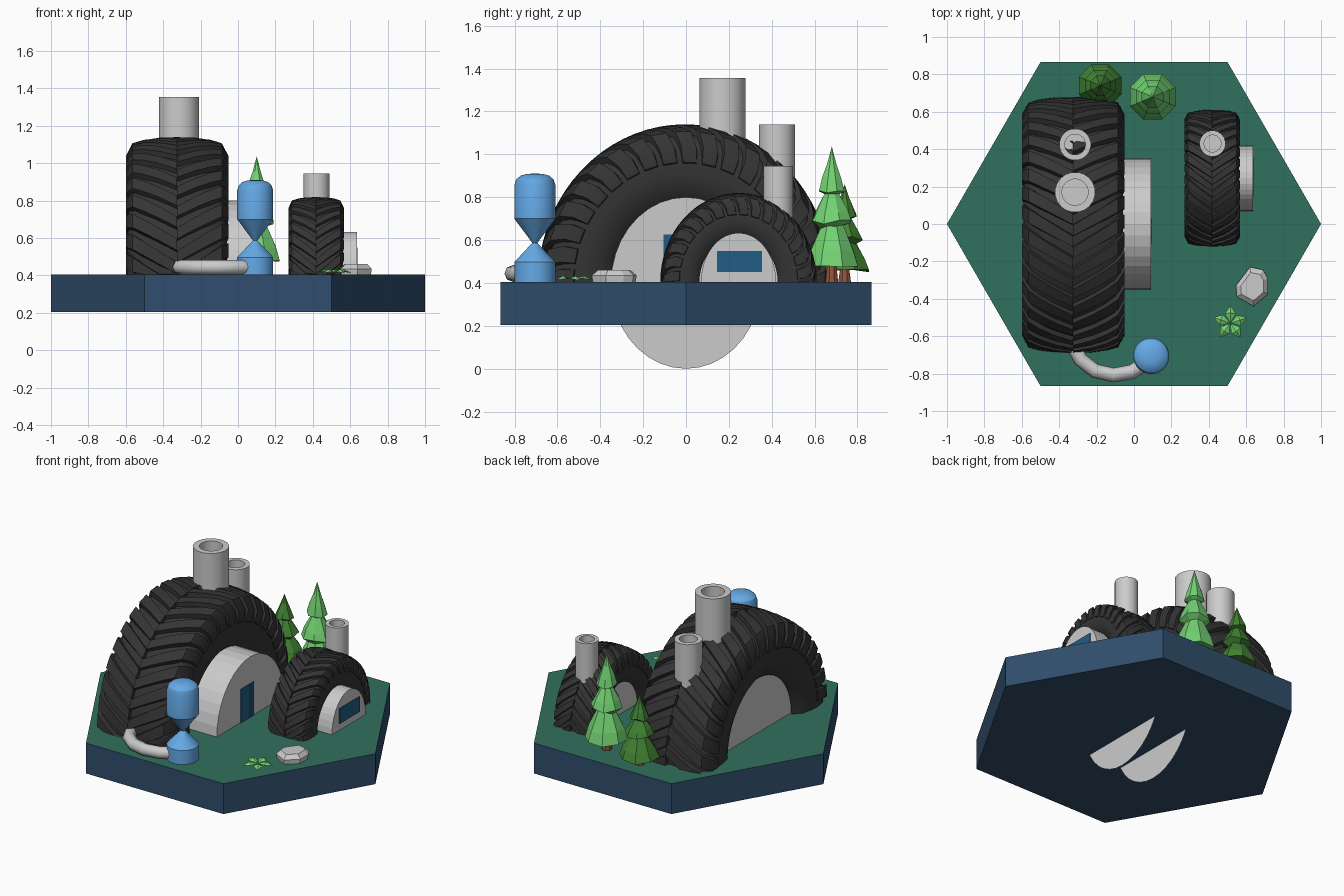
import bpy, bmesh, random
from math import sin, cos, pi

if "Cube" in bpy.data.objects:
    bpy.data.objects.remove(bpy.data.objects["Cube"])

random.seed(3)
GROUND = 0.405


def mat(name, r, g, b):
    m = bpy.data.materials.new(name)
    m.diffuse_color = (r, g, b, 1)
    m.use_nodes = True
    m.node_tree.nodes["Principled BSDF"].inputs["Base Color"].default_value = m.diffuse_color
    return m


NAVY = mat("navy", 0.03, 0.075, 0.15)
GRASS = mat("grass", 0.03, 0.16, 0.11)
RUBBER = mat("rubber", 0.035, 0.035, 0.035)
BLUE = mat("tank_blue", 0.13, 0.4, 0.8)
GLASS = mat("dark_blue", 0.015, 0.11, 0.23)
LIGHT = mat("light_green", 0.17, 0.65, 0.17)
DARK = mat("dark_green", 0.055, 0.23, 0.035)
WOOD = mat("wood", 0.28, 0.09, 0.04)


def shade(ob, angle):
    bpy.ops.object.select_all(action='DESELECT')
    ob.select_set(True)
    bpy.context.view_layer.objects.active = ob
    bpy.ops.object.shade_smooth_by_angle(angle=angle)


def make(name, verts, faces, m=None, smooth=None):
    me = bpy.data.meshes.new(name)
    me.from_pydata(verts, [], faces)
    bm = bmesh.new()
    bm.from_mesh(me)
    bmesh.ops.remove_doubles(bm, verts=bm.verts, dist=1e-5)
    bmesh.ops.recalc_face_normals(bm, faces=bm.faces)
    bm.to_mesh(me)
    bm.free()
    ob = bpy.data.objects.new(name, me)
    bpy.context.collection.objects.link(ob)
    if m:
        me.materials.append(m)
    if smooth:
        shade(ob, smooth)
    return ob


def grid_faces(rows, cols, wrap=False):
    """Quads joining consecutive rows of points."""
    n = cols if wrap else cols - 1
    return [(i * cols + j, i * cols + (j + 1) % cols,
             (i + 1) * cols + (j + 1) % cols, (i + 1) * cols + j)
            for i in range(rows - 1) for j in range(n)]


def lathe(name, profile, n, x, y, m=None, smooth=None, jitter=0.0):
    v = []
    for r, z in profile:
        for j in range(n):
            a = 2 * pi * (j + 0.5) / n
            v.append((x + r * cos(a), y + r * sin(a),
                      z + (random.uniform(-jitter, jitter) if r > 0.04 else 0)))
    return make(name, v, grid_faces(len(profile), n, True), m, smooth)


def box(name, x0, x1, y0, y1, z0, z1, m):
    v = [(x, y, z) for x in (x0, x1) for y in (y0, y1) for z in (z0, z1)]
    f = [(0, 1, 3, 2), (4, 6, 7, 5), (0, 4, 5, 1), (2, 3, 7, 6), (0, 2, 6, 4), (1, 5, 7, 3)]
    return make(name, v, f, m)


# Hexagonal base with a grass top
hexa = [(cos(i * pi / 3), sin(i * pi / 3)) for i in range(6)]
base = make("hex_base", [(x, y, z) for z in (0.205, GROUND) for x, y in hexa],
            grid_faces(2, 6, True) + [tuple(range(6)), tuple(range(6, 12))], NAVY)
base.data.materials.append(GRASS)
for p in base.data.polygons:
    if p.normal.z > 0.5:
        p.material_index = 1


# Half-buried tractor tyre: swept carcass plus staggered chevron lugs
CARCASS = [(.72, .50), (.9, .57), (.96, .68), (.965, .78), (.92, .87), (.8, .925), (.4, .955), (0, .96)]
LUG_TOP = [(0, 1.0), (.35, .995), (.65, .98), (.87, .955), (1.0, .86), (.985, .76)]
LUG_BASE = [(0, .92), (.35, .92), (.65, .9), (.8, .87), (.89, .8), (.89, .73)]
LEAD = [0, .32, .6, .82, 1.0, 1.04]


def tyre(name, xc, yc, half_w, ry, rz, count, lead):
    def pt(u, r, a):
        a = min(max(a, 0), pi)
        return (xc + u * half_w, yc - ry * r * cos(a), GROUND + rz * r * sin(a))

    prof = CARCASS + [(-u, r) for u, r in CARCASS[-2::-1]]
    n = 40
    make(name + "_carcass", [pt(u, r, pi * i / n) for i in range(n + 1) for u, r in prof],
         grid_faces(n + 1, len(prof)), RUBBER, 0.7)
    pitch = pi / count
    v, f = [], []
    for side in (-1, 1):
        for k in range(-3, count + 1):
            a0 = (k + 0.5 + (0.25 if side > 0 else -0.25)) * pitch
            if a0 + lead < 0.02 or a0 > pi - 0.02:
                continue
            s = len(v)
            for (ut, rt), (ub, rb), l in zip(LUG_TOP, LUG_BASE, LEAD):
                a = a0 + lead * l
                t = pitch * (0.24 + 0.1 * l)
                v += [pt(side * ub, rb, a - t * 1.3), pt(side * ut, rt, a - t),
                      pt(side * ut, rt, a + t), pt(side * ub, rb, a + t * 1.3)]
            f += [tuple(s + q for q in c) for c in grid_faces(len(LEAD), 4, True)]
            f += [(s, s + 1, s + 2, s + 3), tuple(s + 20 + q for q in range(4))]
    make(name + "_lugs", v, f, RUBBER, 0.6)


tyre("large_tyre", -0.325, -0.005, 0.275, 0.685, 0.735, 18, 0.25)
tyre("small_tyre", 0.418, 0.245, 0.148, 0.365, 0.415, 16, 0.32)


# Arched hub rooms inside the tyres
def arc(x, yc, ry, rz, zc, total=pi, n=18):
    return [(x, yc + ry * cos(total * i / n), zc + rz * sin(total * i / n)) for i in range(n + 1)]


def disc(name, x, yc, ry, rz, zc, total):
    pts = arc(x, yc, ry, rz, zc, total, 36)
    return make(name, pts, [tuple(range(len(pts)))])


def hub(name, x0, x1, yc, ry, rz, zc, total):
    make(name + "_arch", arc(x0, yc, ry, rz, zc) + arc(x1, yc, ry, rz, zc), grid_faces(2, 19))
    disc(name + "_front_wall", x1, yc, ry, rz, zc, total)
    disc(name + "_back_wall", x0, yc, ry, rz, zc, total)


hub("large_hub", -0.15, 0.09, 0, 0.35, 0.4, 0.4, 2 * pi)
hub("small_hub", 0.36, 0.635, 0.245, 0.175, 0.228, GROUND, pi)
disc("large_rim_disc", -0.51, 0, 0.37, 0.4, GROUND, pi)
disc("small_rim_disc", 0.315, 0.245, 0.195, 0.22, GROUND, pi)

# Door leaves and window
box("door_wide_leaf", 0.085, 0.095, -0.105, -0.01, GROUND, 0.625, GLASS)
box("door_narrow_leaf", 0.085, 0.095, -0.003, 0.03, GROUND, 0.625, GLASS)
box("window", 0.63, 0.64, 0.145, 0.355, 0.45, 0.55, GLASS)

# Chimneys
for nm, x, y, r, z0, z1, floor in (("tall_chimney", -0.315, 0.17, 0.108, 1.03, 1.355, 1.2),
                                   ("rear_chimney", -0.315, 0.425, 0.085, 0.85, 1.14, 0.96),
                                   ("small_chimney", 0.42, 0.43, 0.07, 0.68, 0.945, 0.8)):
    lathe(nm, [(0, z0), (r, z0), (r, z1), (r * .65, z1), (r * .65, floor), (0, floor)],
          20, x, y, None, 0.5)

# Hourglass water tank and its feed pipe
R = 0.097
lathe("water_tank", [(0, GROUND), (R, GROUND), (R, .497), (.012, .587), (R, .70), (R, .855),
                     (.088, .883), (.068, .9), (.04, .908), (0, .911)], 24, 0.092, -0.705, BLUE, 0.5)
cu = bpy.data.curves.new("feed_pipe", 'CURVE')
cu.dimensions = '3D'
cu.bevel_depth, cu.bevel_resolution, cu.use_fill_caps = 0.039, 2, True
path = [(.06, -.745), (-.01, -.79), (-.11, -.808), (-.21, -.785), (-.285, -.725), (-.325, -.65), (-.33, -.58)]
sp = cu.splines.new('POLY')
sp.points.add(len(path) - 1)
for p, (x, y) in zip(sp.points, path):
    p.co = (x, y, 0.444, 1)
pipe = bpy.data.objects.new("feed_pipe", cu)
bpy.context.collection.objects.link(pipe)
bpy.ops.object.select_all(action='DESELECT')
pipe.select_set(True)
bpy.context.view_layer.objects.active = pipe
bpy.ops.object.convert(target='MESH')

# Pine trees: three undercut octagonal tiers on a trunk
TIERS = [(0, .09), (.125, .07), (.105, .14), (.055, .255), (.092, .28), (.075, .33), (.035, .41),
         (.06, .425), (.045, .48), (.022, .55), (0, .632)]
for nm, x, y, sr, sz, m in (("light_tree", .1, .68, 1.06, 1, LIGHT), ("dark_tree", -.18, .74, .98, .72, DARK)):
    lathe(nm + "_foliage", [(r * sr, GROUND + z * sz) for r, z in TIERS], 8, x, y, m, None, 0.012)
    lathe(nm + "_trunk", [(0, GROUND - .01), (.032, GROUND), (.018, GROUND + .13 * sz), (0, GROUND + .13 * sz)],
          8, x, y, WOOD)

# Rock with a bevelled top
outline = [(.545, -.33), (.62, -.23), (.69, -.245), (.715, -.29), (.715, -.375), (.64, -.44), (.55, -.39)]
rv = [(.635 + (x - .635) * s, -.335 + (y + .335) * s, z)
      for s, z in ((.95, GROUND), (1, .435), (.72, .46)) for x, y in outline]
make("rock", rv, grid_faces(3, 7, True) + [tuple(range(7)), tuple(range(14, 21))])

# Low leafy plant
pv, pf = [], []
for k in range(5):
    a, s = 2 * pi * k / 5 + 0.3, len(pv)
    for u, w, h in ((0, 0, .012), (.05, -.03, .016), (.055, 0, .028), (.05, .03, .016), (.095, 0, .008)):
        pv.append((.515 + u * cos(a) - w * sin(a), -.53 + u * sin(a) + w * cos(a), GROUND + h))
    pf += [(s, s + 1, s + 2), (s, s + 2, s + 3), (s + 1, s + 4, s + 2), (s + 2, s + 4, s + 3)]
make("leafy_plant", pv, pf, LIGHT)
